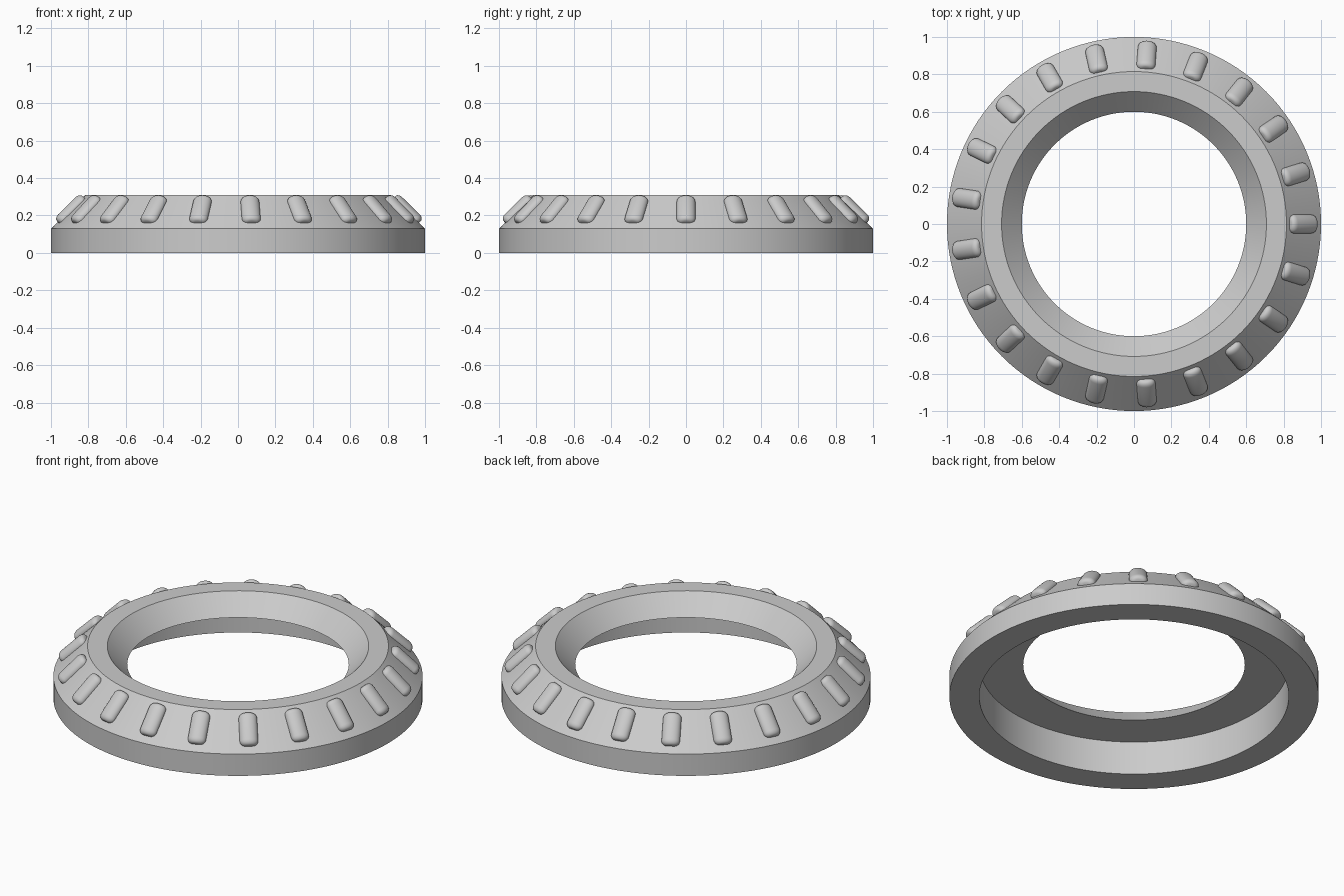
import bpy, bmesh, math
from mathutils import Matrix, Vector

cube = bpy.data.objects.get("Cube")
if cube:
    bpy.data.objects.remove(cube, do_unlink=True)

# Material
grey = bpy.data.materials.new("light_grey")
grey.use_nodes = True
colour = (0.6, 0.6, 0.6, 1)
grey.diffuse_color = colour
grey.node_tree.nodes["Principled BSDF"].inputs["Base Color"].default_value = colour


def finish(bm, name):
    bmesh.ops.recalc_face_normals(bm, faces=bm.faces)
    mesh = bpy.data.meshes.new(name)
    bm.to_mesh(mesh)
    bm.free()
    mesh.materials.append(grey)
    return mesh


def place(mesh, name, matrix=Matrix()):
    obj = bpy.data.objects.new(name, mesh)
    obj.matrix_world = matrix
    bpy.context.collection.objects.link(obj)
    return obj


def smooth(obj, degrees):
    bpy.ops.object.select_all(action='DESELECT')
    obj.select_set(True)
    bpy.context.view_layer.objects.active = obj
    bpy.ops.object.shade_smooth_by_angle(angle=math.radians(degrees))


# Ring body: lathed profile with a conical opening and a recess underneath
SHOULDER, RIM = Vector((1, 0, 0.13)), Vector((0.815, 0, 0.31))
profile = [(0.838, 0, 0), (1, 0, 0), SHOULDER, RIM,
           (0.708, 0, 0.31), (0.6, 0, 0.2), (0.838, 0, 0.2)]
bm = bmesh.new()
verts = [bm.verts.new(p) for p in profile]
edges = [bm.edges.new((a, b)) for a, b in zip(verts, verts[1:] + verts[:1])]
bmesh.ops.spin(bm, geom=verts + edges, cent=(0, 0, 0), axis=(0, 0, 1),
               angle=math.tau, steps=128, use_merge=True)
bmesh.ops.remove_doubles(bm, verts=bm.verts, dist=1e-4)
smooth(place(finish(bm, "ring_body"), "ring_body"), 30)

# Grip knob: flattened half cylinder with rounded ends, lying along local x
bm = bmesh.new()
bmesh.ops.create_cone(bm, cap_ends=True, segments=32, radius1=0.05, radius2=0.05,
                      depth=0.19, matrix=Matrix.Rotation(math.pi / 2, 4, 'Y'))
rims = [e for e in bm.edges if abs(e.verts[0].co.x - e.verts[1].co.x) < 1e-4]
bmesh.ops.bevel(bm, geom=rims, offset=0.03, segments=5, profile=0.5, affect='EDGES')
bmesh.ops.scale(bm, vec=(1, 1, 0.7), verts=bm.verts)
bmesh.ops.bisect_plane(bm, geom=bm.verts[:] + bm.edges[:] + bm.faces[:],
                       plane_co=(0, 0, -0.004), plane_no=(0, 0, 1), clear_inner=True)
knob = finish(bm, "grip_knob")

# Row of knobs around the sloping shoulder
COUNT = 21
slope = SHOULDER - RIM
tilt = math.atan2(-slope.z, slope.x)
centre = SHOULDER.lerp(RIM, 0.54)
local = Matrix.Translation(centre) @ Matrix.Rotation(tilt, 4, 'Y')
for i in range(COUNT):
    turn = Matrix.Rotation(math.tau * i / COUNT, 4, 'Z')
    obj = place(knob, f"grip_knob_{i + 1}", turn @ local)
    if i == 0:
        smooth(obj, 40)
